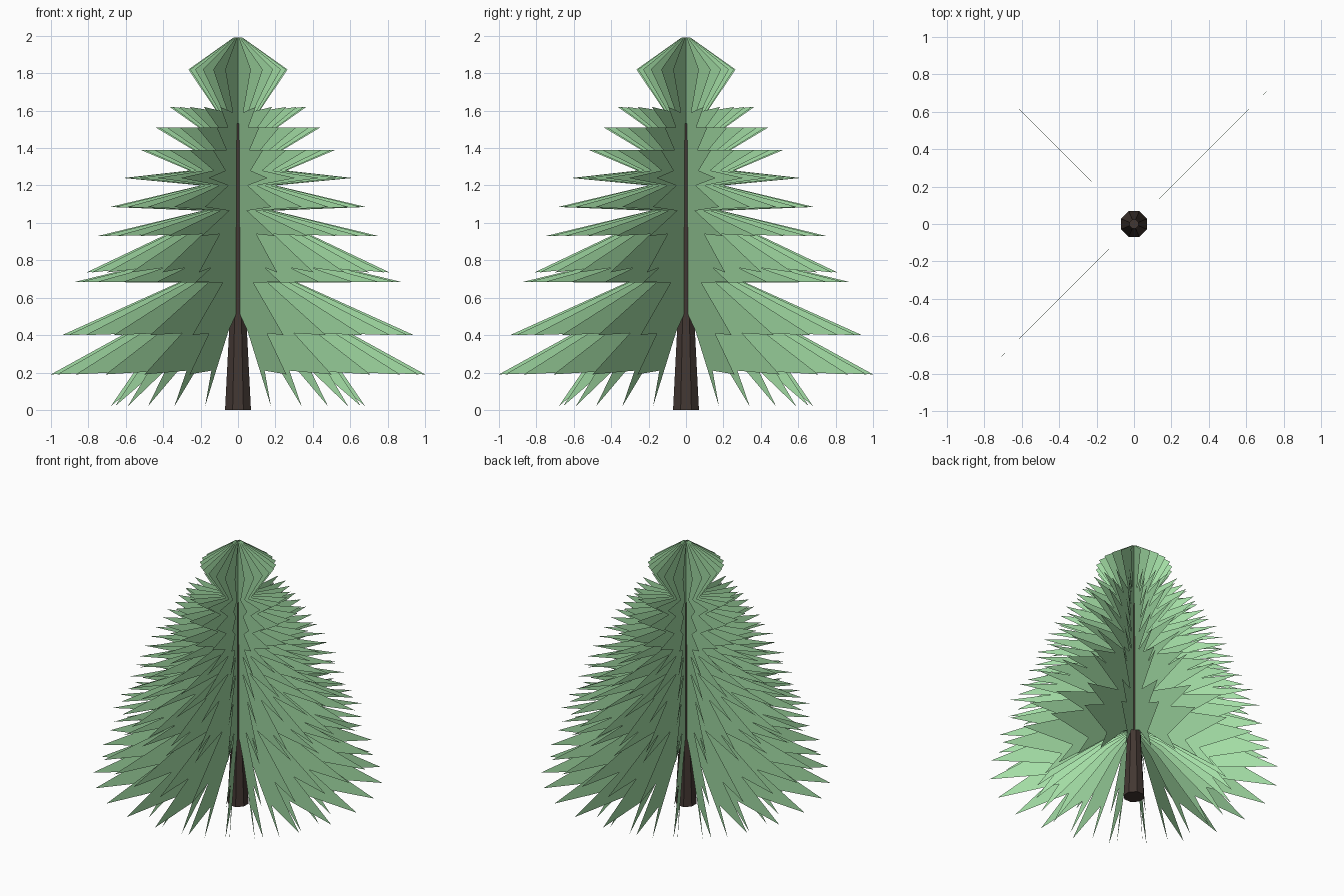
import bpy, bmesh
from math import sin, cos, pi

if "Cube" in bpy.data.objects:
    bpy.data.objects.remove(bpy.data.objects["Cube"])


def material(name, color):
    m = bpy.data.materials.new(name)
    m.diffuse_color = color
    m.use_nodes = True
    m.node_tree.nodes["Principled BSDF"].inputs["Base Color"].default_value = m.diffuse_color
    return m


def make_object(name, bm, mat):
    me = bpy.data.meshes.new(name)
    bm.to_mesh(me)
    bm.free()
    me.materials.append(mat)
    ob = bpy.data.objects.new(name, me)
    bpy.context.collection.objects.link(ob)
    return ob


green = material("needles", (0.37, 0.73, 0.38, 1))
brown = material("bark", (0.055, 0.038, 0.032, 1))

# Branch card outline (radius, height), crown to lowest branch
CARD = [(0, 1.99), (0.025, 1.99), (0.265, 1.82), (0.11, 1.59),
        (0.365, 1.62), (0.21, 1.51), (0.44, 1.51), (0.24, 1.39),
        (0.52, 1.39), (0.26, 1.28), (0.615, 1.24), (0.20, 1.20),
        (0.685, 1.085), (0.19, 1.065), (0.75, 0.93), (0.38, 0.94),
        (0.81, 0.735), (0.56, 0.76), (0.87, 0.685), (0.32, 0.68),
        (0.94, 0.40), (0.60, 0.41), (1.0, 0.19), (0.55, 0.21),
        (0.68, 0.02), (0.20, 0.42), (0.04, 0.51), (0, 0.51)]

# Foliage: 24 identical flat cards around the trunk
COUNT = 24
bm = bmesh.new()
for i in range(COUNT):
    a = 2 * pi * i / COUNT
    bm.faces.new([bm.verts.new((r * cos(a), r * sin(a), z)) for r, z in CARD])
bm.normal_update()
bmesh.ops.triangulate(bm, faces=bm.faces[:], ngon_method='EAR_CLIP')
make_object("foliage", bm, green)

# Trunk: tapered octagonal post
SIDES = 8
bm = bmesh.new()
rings = []
for r, z in [(0.075, 0), (0.05, 0.45), (0.025, 1.53)]:
    rings.append([bm.verts.new((r * cos(2 * pi * (k + .5) / SIDES),
                                r * sin(2 * pi * (k + .5) / SIDES), z))
                  for k in range(SIDES)])
for lo, hi in zip(rings, rings[1:]):
    for k in range(SIDES):
        n = (k + 1) % SIDES
        bm.faces.new((lo[k], lo[n], hi[n], hi[k]))
bm.faces.new(rings[0][::-1])
bm.faces.new(rings[-1])
make_object("trunk", bm, brown)
